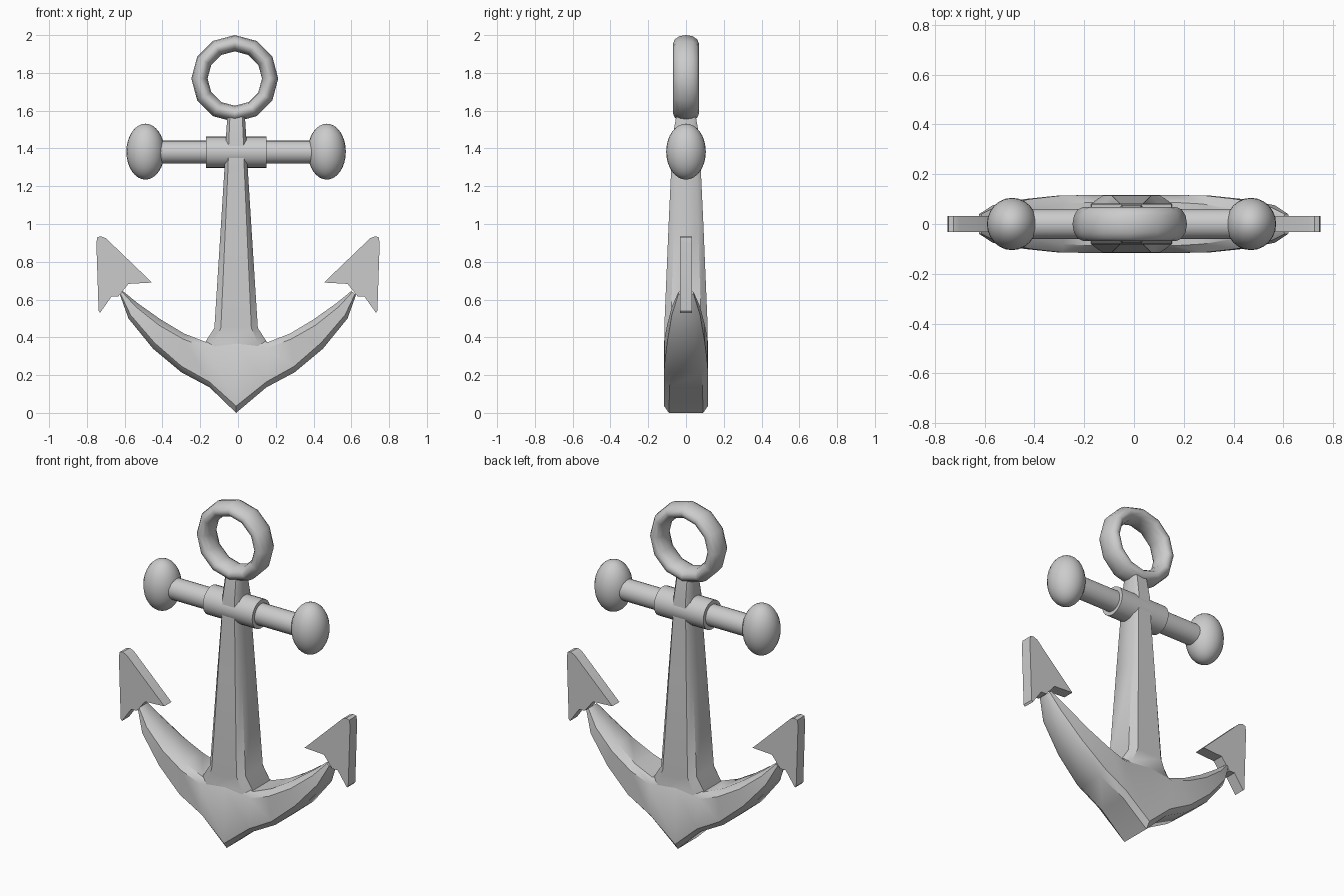
import bpy, bmesh, math
from mathutils import Vector

if "Cube" in bpy.data.objects:
    bpy.data.objects.remove(bpy.data.objects["Cube"])

CX = -0.01  # shank and stock sit slightly left of the arms


def smooth(ob, angle=40):
    bpy.ops.object.select_all(action='DESELECT')
    ob.select_set(True)
    bpy.context.view_layer.objects.active = ob
    bpy.ops.object.shade_smooth_by_angle(angle=math.radians(angle))


def finish(bm, name, angle=40):
    bmesh.ops.recalc_face_normals(bm, faces=bm.faces)
    me = bpy.data.meshes.new(name)
    bm.to_mesh(me)
    bm.free()
    ob = bpy.data.objects.new(name, me)
    bpy.context.collection.objects.link(ob)
    smooth(ob, angle)
    return ob


def loft(name, sections, angle=40):
    """Skin chamfered-box sections: (end point a, end point b, half depth, chamfer u, chamfer y)."""
    bm = bmesh.new()
    rings = []
    for a, b, h, cu, cy in sections:
        a, b = Vector((a[0], 0, a[1])), Vector((b[0], 0, b[1]))
        c, u = (a + b) / 2, (a - b) / 2
        k, y = 1 - cu, h * (1 - cy)
        prof = [(1, -y), (k, -h), (-k, -h), (-1, -y), (-1, y), (-k, h), (k, h), (1, y)]
        rings.append([bm.verts.new(c + u * s + Vector((0, t, 0))) for s, t in prof])
    for r, q in zip(rings, rings[1:]):
        for i in range(8):
            j = (i + 1) % 8
            bm.faces.new((r[i], r[j], q[j], q[i]))
    bm.faces.new(rings[0])
    bm.faces.new(rings[-1])
    return finish(bm, name, angle)


# Curved arms: top edge, bottom edge, half depth, chamfers, mirrored about the crown
half = [((0.16, 0.375), (0.15, 0.135), 0.116, 0.25, 0.25),
        ((0.275, 0.42), (0.30, 0.215), 0.115, 0.30, 0.30),
        ((0.40, 0.495), (0.45, 0.34), 0.10, 0.40, 0.40),
        ((0.52, 0.58), (0.58, 0.50), 0.075, 0.45, 0.45),
        ((0.60, 0.645), (0.625, 0.625), 0.04, 0.45, 0.45)]
flip = [((-a[0] + CX, a[1]), (-b[0], b[1]), h, u, y) for a, b, h, u, y in reversed(half)]
crown = [((CX, 0.40), (CX, 0.0), 0.116, 0.18, 0.22)]
loft("arms", flip + crown + half)

# Tapered shank with flared foot
shank = [(0.30, 0.165, 0.114), (0.372, 0.165, 0.114), (0.45, 0.115, 0.115),
         (1.00, 0.08, 0.092), (1.32, 0.06, 0.077), (1.44, 0.055, 0.075), (1.58, 0.046, 0.05)]
loft("shank", [((CX - w, z), (CX + w, z), d, 0.3, 0.3) for z, w, d in shank])

# Flat arrow-shaped flukes
outline = [(0.725, 0.935), (0.70, 0.925), (0.455, 0.69), (0.58, 0.683), (0.635, 0.615),
           (0.67, 0.615), (0.73, 0.53), (0.738, 0.54), (0.75, 0.90), (0.745, 0.93)]
for side, s in (("left", -1), ("right", 1)):
    bm = bmesh.new()
    face = bm.faces.new([bm.verts.new((s * x, -0.033, z)) for x, z in outline])
    ext = bmesh.ops.extrude_face_region(bm, geom=[face])
    moved = [v for v in ext["geom"] if isinstance(v, bmesh.types.BMVert)]
    bmesh.ops.translate(bm, verts=moved, vec=(0, 0.066, 0))
    finish(bm, side + "_fluke", 30)

# Stock rod and its central sleeve
for name, r, length in (("stock_rod", 0.061, 0.84), ("stock_sleeve", 0.083, 0.32)):
    bpy.ops.mesh.primitive_cylinder_add(vertices=24, radius=r, depth=length,
                                        location=(CX, 0, 1.38), rotation=(0, math.pi / 2, 0))
    bpy.context.object.name = name
    smooth(bpy.context.object)

# Egg-shaped knobs at the stock ends
for side, s in (("left", -1), ("right", 1)):
    bpy.ops.mesh.primitive_uv_sphere_add(segments=24, ring_count=16, radius=1,
                                         location=(CX + s * 0.48, 0, 1.383))
    ob = bpy.context.object
    ob.name = side + "_knob"
    ob.scale = (0.101, 0.105, 0.148)
    smooth(ob)

# Twelve-sided ring, deeper than its radial thickness
bpy.ops.mesh.primitive_torus_add(major_segments=12, minor_segments=12, major_radius=0.187,
                                 minor_radius=0.043, location=(-0.017, 0, 1.77),
                                 rotation=(math.pi / 2, 0, 0))
ring = bpy.context.object
ring.name = "ring"
ring.scale = (1, 1, 1.58)
smooth(ring)
